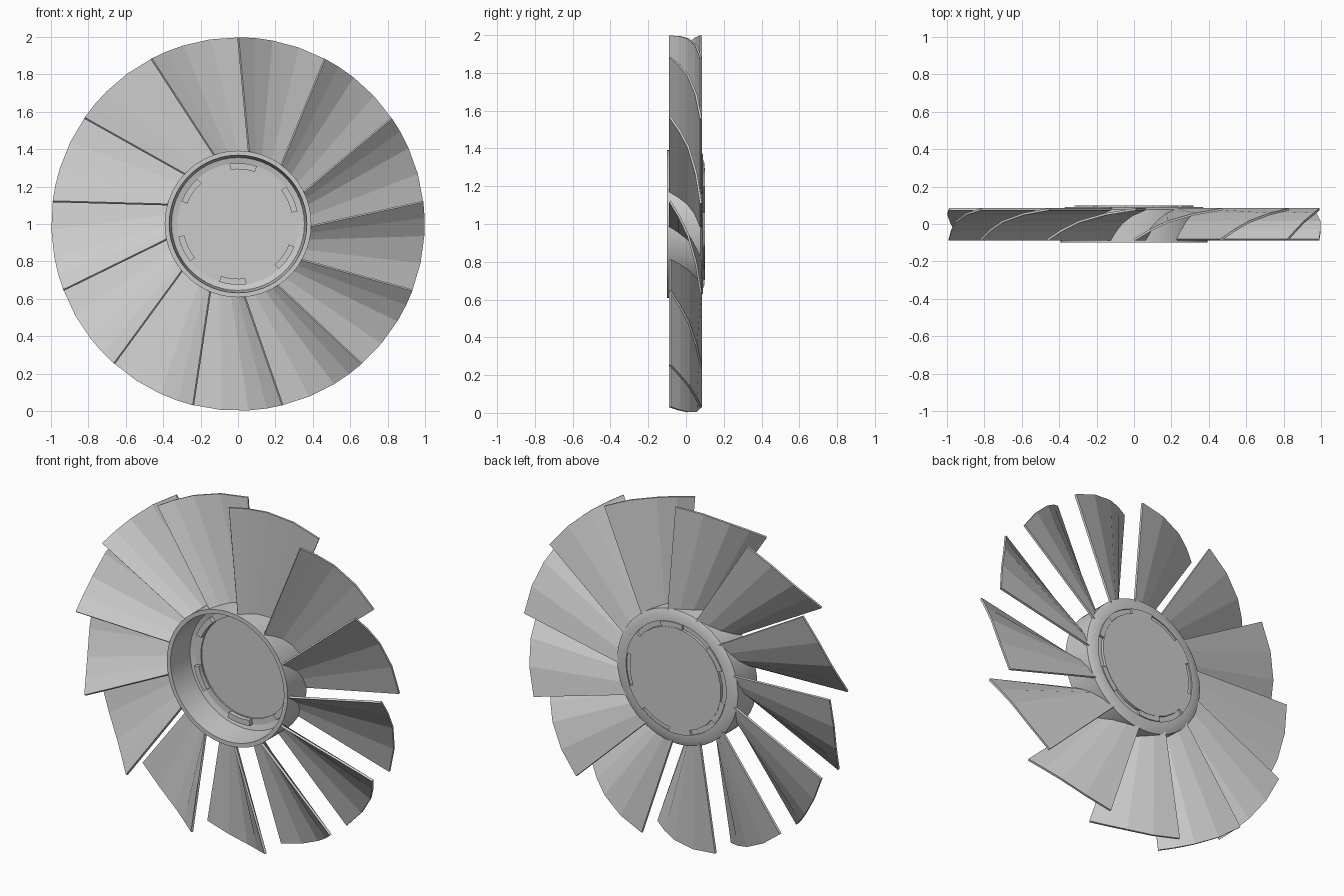
import bpy, bmesh
from math import sin, cos, radians, tau, pi

if "Cube" in bpy.data.objects:
    bpy.data.objects.remove(bpy.data.objects["Cube"])

N = 13           # number of blades
ZC = 1.0         # axle height


def polar(r, a, y):
    # a = clockwise angle from the top, seen from the front
    return (r * sin(a), y, ZC + r * cos(a))


def make(name, bm):
    bmesh.ops.recalc_face_normals(bm, faces=bm.faces[:])
    me = bpy.data.meshes.new(name)
    bm.to_mesh(me)
    bm.free()
    ob = bpy.data.objects.new(name, me)
    bpy.context.collection.objects.link(ob)
    return ob


def sweep(name, profile, a0=0.0, a1=tau, segs=52):
    # closed (radius, y) profile turned round the axle, full ring or capped arc
    bm = bmesh.new()
    full = abs(a1 - a0 - tau) < 1e-6
    count = segs if full else segs + 1
    rings = [[bm.verts.new(polar(r, a0 + (a1 - a0) * i / segs, y)) for r, y in profile]
             for i in range(count)]
    n = len(profile)
    for i in range(segs):
        p, q = rings[i], rings[(i + 1) % count]
        for j in range(n):
            k = (j + 1) % n
            bm.faces.new((p[j], p[k], q[k], q[j]))
    if not full:
        bm.faces.new(rings[0])
        bm.faces.new(rings[-1])
    return make(name, bm)


# Curved blades: faceted, steep at the front edge, flatter at the back edge
curve = [(0.0, -0.085), (0.17, -0.035), (0.37, 0.012), (0.67, 0.053), (1.0, 0.079)]
chord = radians(28.3)
for b in range(N):
    bm = bmesh.new()
    base = tau * b / N
    tip, root = [], []
    for f, y in curve:
        tip.append(bm.verts.new(polar(0.998, base + f * chord, y)))
        root.append(bm.verts.new(polar(0.375, base + radians(9) + f * chord, y)))
    for i in range(len(curve) - 1):
        bm.faces.new((tip[i], tip[i + 1], root[i + 1], root[i]))
    blade = make(f"blade_{b + 1}", bm)
    mod = blade.modifiers.new("thickness", 'SOLIDIFY')
    mod.thickness = 0.012
    mod.offset = 0

# Hub: open cup at the front with a lip at the back
hub = sweep("hub_cup", [(0.392, -0.1), (0.392, 0.078), (0.365, 0.09), (0.325, 0.092),
                        (0.325, 0.07), (0.355, 0.062), (0.368, -0.1)])
for p in hub.data.polygons:
    p.use_smooth = True
hub.data.set_sharp_from_angle(angle=radians(25))

# Centre disc closing the back
bm = bmesh.new()
rims = [[bm.verts.new(polar(0.297, tau * i / 26, y)) for i in range(26)] for y in (0.078, 0.1)]
for i in range(26):
    j = (i + 1) % 26
    bm.faces.new((rims[0][i], rims[0][j], rims[1][j], rims[1][i]))
bm.faces.new(rims[0])
bm.faces.new(rims[1])
make("centre_disc", bm)

# Recessed ring with raised clips between disc and cup
sweep("recess_ring", [(0.29, 0.07), (0.34, 0.07), (0.34, 0.084), (0.29, 0.084)])
for c in range(6):
    a = tau * c / 6 + radians(5)
    sweep(f"clip_{c + 1}", [(0.293, 0.045), (0.325, 0.045), (0.325, 0.098), (0.293, 0.098)],
          a - radians(13), a + radians(13), 4)
